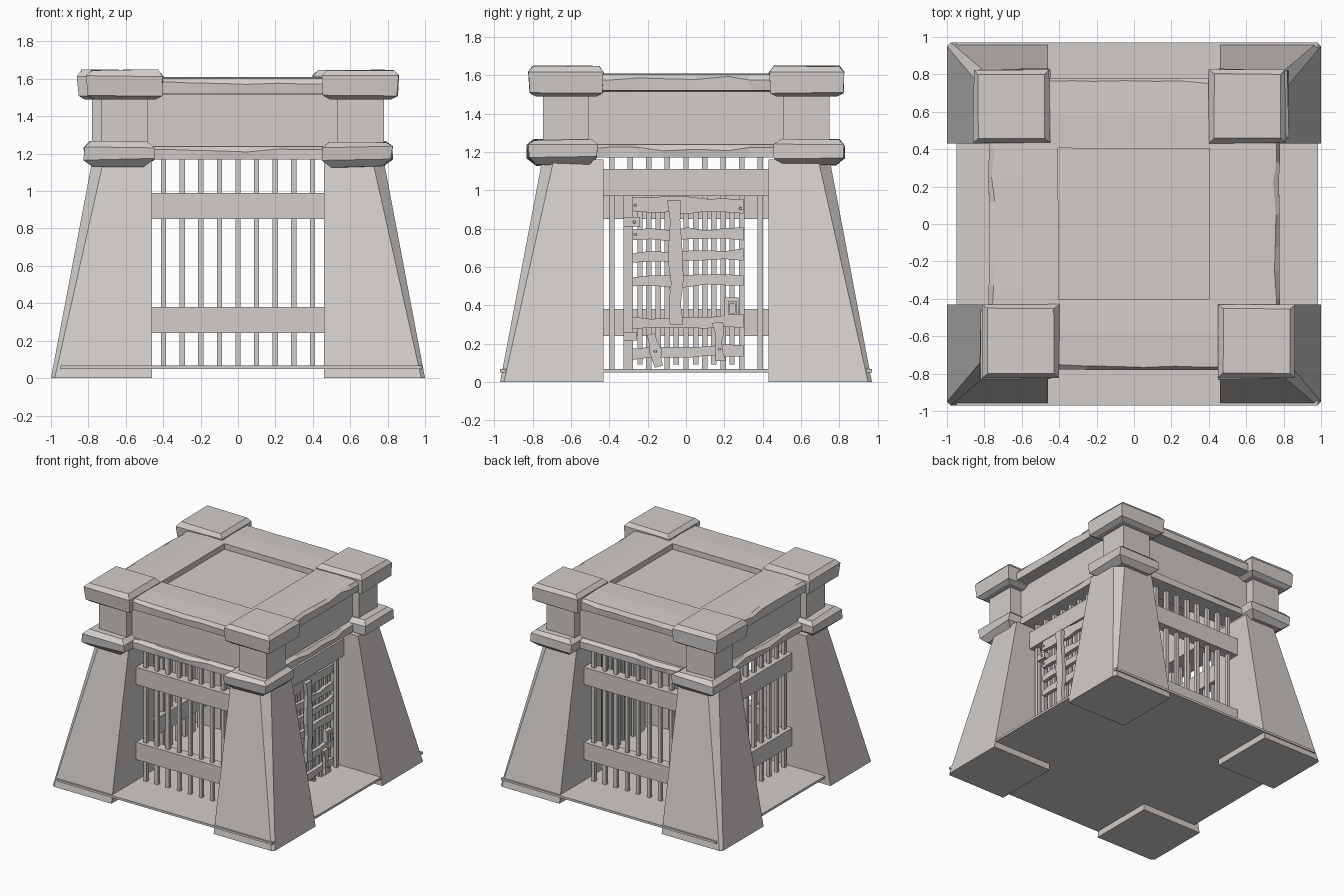
import bpy, bmesh, math, random
from mathutils import Vector, Matrix

if "Cube" in bpy.data.objects:
    bpy.data.objects.remove(bpy.data.objects["Cube"])

random.seed(4)
stone = bpy.data.materials.new("warm grey stone")
stone.diffuse_color = (0.64, 0.61, 0.59, 1)
stone.use_nodes = True
stone.node_tree.nodes["Principled BSDF"].inputs["Base Color"].default_value = stone.diffuse_color


def jit(a):
    return random.uniform(-a, a)


def finish(name, bm):
    bmesh.ops.recalc_face_normals(bm, faces=bm.faces)
    me = bpy.data.meshes.new(name)
    bm.to_mesh(me)
    bm.free()
    me.materials.append(stone)
    ob = bpy.data.objects.new(name, me)
    bpy.context.collection.objects.link(ob)
    return ob


def loft(name, rings):
    """Skin a list of equal-length point rings and cap both ends."""
    bm = bmesh.new()
    vs = [[bm.verts.new(p) for p in r] for r in rings]
    n = len(vs[0])
    for a, b in zip(vs, vs[1:]):
        for i in range(n):
            bm.faces.new((a[i], a[(i + 1) % n], b[(i + 1) % n], b[i]))
    bm.faces.new(vs[0])
    bm.faces.new(vs[-1])
    return finish(name, bm)


def boxes(name, spans):
    """One object from (x0, x1, y0, y1, z0, z1) boxes."""
    bm = bmesh.new()
    for x0, x1, y0, y1, z0, z1 in spans:
        m = Matrix.Translation(((x0 + x1) / 2, (y0 + y1) / 2, (z0 + z1) / 2))
        m = m @ Matrix.Diagonal((x1 - x0, y1 - y0, z1 - z0, 1))
        bmesh.ops.create_cube(bm, size=1, matrix=m)
    return finish(name, bm)


def rect(cx, cy, hx, hy, z, j=0.0):
    return [(cx + sx * hx + jit(j), cy + sy * hy + jit(j), z + jit(j))
            for sx, sy in ((-1, -1), (1, -1), (1, 1), (-1, 1))]


def turn(ob, k):
    ob.data.transform(Matrix.Rotation(k * math.pi / 2, 4, 'Z'))


# Floor slab
boxes("floor_slab", [(-0.95, 0.985, -0.97, 0.97, 0.05, 0.068)])

# Corner towers: sloping pillar, collar, neck and cap
for sx, sy, cx, cy in ((-1, -1, -0.605, -0.625), (1, -1, 0.655, -0.625),
                       (-1, 1, -0.655, 0.63), (1, 1, 0.605, 0.63)):
    rings = []
    for z, ox, oy, c in ((0, 1.0, 0.97, 0.02), (1.16, 0.78, 0.75, 0.06)):
        ring = [(0.46, 0.43), (ox, 0.43), (ox, oy - c), (ox - c, oy), (0.46, oy)]
        rings.append([(sx * x, sy * y, z) for x, y in ring])
    loft("corner_pillar", rings)
    mx, my = sx * 0.637, sy * 0.645
    loft("pillar_collar", [rect(mx, my, 0.135, 0.135, 1.13, 0.005),
                           rect(mx, my, 0.185, 0.18, 1.17, 0.008),
                           rect(mx, my, 0.187, 0.183, 1.235, 0.006),
                           rect(mx, my, 0.15, 0.15, 1.265, 0.005)])
    neck = loft("pillar_neck", [rect(cx, cy, 0.125, 0.12, 1.24),
                                rect(cx, cy, 0.125, 0.12, 1.53)])
    loft("pillar_cap", [rect(cx, cy, 0.165, 0.16, 1.49),
                        rect(cx, cy, 0.198, 0.19, 1.51, 0.004),
                        rect(cx, cy, 0.204, 0.197, 1.615, 0.004),
                        rect(cx, cy, 0.178, 0.172, 1.648, 0.003)])

# Roof frame, walls and ledges on the four sides
for k in range(4):
    beam = []
    ledge = []
    for u in (-0.62, -0.4, -0.25, -0.12, 0.05, 0.22, 0.33, 0.62):
        e, f = jit(0.012), jit(0.012)
        beam.append([(u, -0.405, 1.53), (u, -0.405, 1.605), (u, -0.585, 1.61),
                     (u, -0.755 + e, 1.603), (u, -0.778 + e / 3, 1.582 + e),
                     (u, -0.775, 1.52), (u, -0.66, 1.515)])
        ledge.append([(u, -0.50, 1.17), (u, -0.715, 1.17), (u, -0.72 + f / 2, 1.215 + f),
                      (u, -0.695 + f / 2, 1.238), (u, -0.50, 1.24)])
    turn(loft("roof_beam", beam), k)
    turn(loft("wall_ledge", ledge), k)
    turn(boxes("upper_wall", [(-0.6, 0.6, -0.675, -0.50, 1.2, 1.54)]), k)
boxes("roof_panel", [(-0.52, 0.52, -0.52, 0.52, 1.50, 1.56)])

# Barred sides: front, back and left have two rails; the door side has one
for k, side in enumerate(("front", "right", "back", "left")):
    step = 0.0995 if k % 2 == 0 else 0.097
    bars = [(i * step - 0.014, i * step + 0.014, -0.625, -0.597, 0.06, 1.18)
            for i in range(-4, 5)]
    turn(boxes(side + "_bars", bars), k)
    rails = ((0.97, 1.11),) if side == "right" else ((0.85, 0.99), (0.24, 0.38))
    turn(boxes(side + "_rails", [(-0.47, 0.47, -0.655, -0.57, a, b) for a, b in rails]), k)


# Door of rough planks on the right side
def plank(name, p0, p1, w, x0, x1, n=6):
    a, b = Vector(p0), Vector(p1)
    d = (b - a).normalized()
    s = Vector((-d.y, d.x))
    rings = []
    for i in range(n + 1):
        c = a.lerp(b, i / n)
        lo = c - s * (w / 2 + jit(0.009))
        hi = c + s * (w / 2 + jit(0.009))
        rings.append([(x0, lo.x, lo.y), (x1, lo.x, lo.y), (x1, hi.x, hi.y), (x0, hi.x, hi.y)])
    loft(name, rings)


for z0, z1, w in ((0.925, 0.92, 0.08), (0.77, 0.77, 0.055), (0.65, 0.665, 0.055),
                  (0.525, 0.535, 0.055), (0.305, 0.315, 0.06), (0.15, 0.17, 0.055)):
    plank("door_plank", (-0.28, z0), (0.30, z1), w, 0.625, 0.655)
plank("door_long_brace", (-0.05, 0.30), (-0.06, 0.95), 0.065, 0.655, 0.685)
plank("door_short_brace", (-0.14, 0.08), (-0.18, 0.25), 0.05, 0.655, 0.68, 4)
plank("door_short_brace", (0.18, 0.11), (0.165, 0.31), 0.045, 0.655, 0.68, 4)
boxes("door_uprights", [(0.60, 0.628, y - 0.014, y + 0.014, 0.09, 0.95)
                        for y in (-0.24, -0.145, -0.05, 0.05, 0.145, 0.24)])

# Hinges, lock and nails
boxes("door_hinges", [(0.60, 0.67, -0.325, -0.24, 0.81, 0.86),
                      (0.60, 0.67, -0.325, -0.255, 0.215, 0.26),
                      (0.60, 0.63, -0.325, -0.295, 0.06, 1.0)])
boxes("door_lock", [(0.61, 0.66, 0.20, 0.275, 0.33, 0.44),
                    (0.66, 0.672, 0.22, 0.23, 0.35, 0.42),
                    (0.66, 0.672, 0.255, 0.265, 0.35, 0.42),
                    (0.66, 0.672, 0.23, 0.255, 0.41, 0.42),
                    (0.66, 0.672, 0.23, 0.255, 0.35, 0.36)])
bm = bmesh.new()
for x, y, z in ((0.657, -0.265, 0.92), (0.657, -0.265, 0.77), (0.657, 0.285, 0.905),
                (0.672, -0.27, 0.835), (0.682, -0.16, 0.16), (0.682, 0.175, 0.17)):
    m = Matrix.Translation((x, y, z)) @ Matrix.Rotation(math.pi / 2, 4, 'Y')
    bmesh.ops.create_cone(bm, cap_ends=True, segments=6, radius1=0.009, radius2=0.007,
                          depth=0.012, matrix=m)
finish("door_nails", bm)
